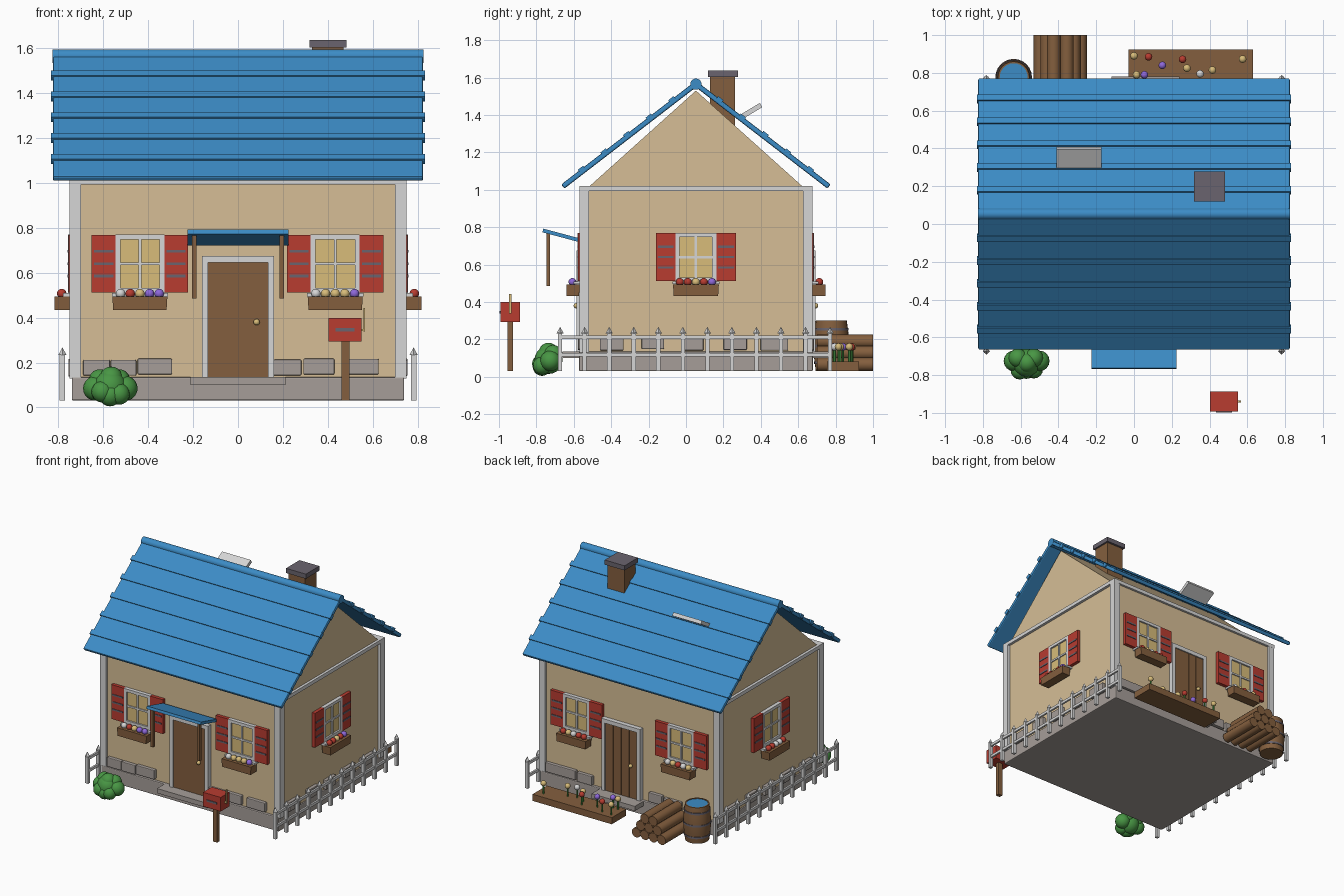
import bpy, bmesh, math, random
from mathutils import Matrix, Vector

if "Cube" in bpy.data.objects:
    bpy.data.objects.remove(bpy.data.objects["Cube"])

random.seed(4)
CY = 0.053                      # house centre in y
HX, HY = 0.73, 0.605            # wall half sizes


def mat(name, r, g, b):
    m = bpy.data.materials.new(name)
    lin = [((c / 255 + 0.055) / 1.055) ** 2.4 for c in (r, g, b)]
    m.diffuse_color = (*lin, 1)
    m.use_nodes = True
    m.node_tree.nodes["Principled BSDF"].inputs["Base Color"].default_value = m.diffuse_color
    return m


WALL = mat("wall tan", 214, 190, 150)
BLUE = mat("roof blue", 60, 140, 198)
TRIM = mat("trim grey", 214, 214, 214)
RED = mat("red", 184, 60, 48)
BROWN = mat("wood brown", 132, 95, 62)
GREEN = mat("leaf green", 72, 150, 68)
STONE = mat("stone", 166, 158, 153)
SLATE = mat("slate", 106, 100, 110)
PURPLE = mat("purple", 142, 104, 218)
GOLD = mat("gold", 216, 188, 122)


def T(x, y, z):
    return Matrix.Translation((x, y, z))


def box(bm, c, s, rx=0.0, taper=1.0):
    M = T(*c) @ Matrix.Rotation(rx, 4, 'X') @ Matrix.Diagonal((*s, 1))
    vs = bmesh.ops.create_cube(bm, size=1)['verts']
    for v in vs:
        if v.co.z < 0:
            v.co.x *= taper
            v.co.y *= taper
        v.co = M @ v.co


def cyl(bm, c, r, h, axis='Z', seg=16, r2=None):
    rot = {'Z': Matrix(), 'X': Matrix.Rotation(math.pi / 2, 4, 'Y'),
           'Y': Matrix.Rotation(math.pi / 2, 4, 'X')}[axis]
    bmesh.ops.create_cone(bm, cap_ends=True, segments=seg, radius1=r,
                          radius2=r if r2 is None else r2, depth=h, matrix=T(*c) @ rot)


def ball(bm, c, r):
    bmesh.ops.create_uvsphere(bm, u_segments=16, v_segments=10, radius=r, matrix=T(*c))


def part(name, m, shapes, M=Matrix(), smooth=False, bevel=0):
    """shapes: list of (function, args...) tuples merged in one object"""
    bm = bmesh.new()
    for fn, *args in shapes:
        fn(bm, *args)
    me = bpy.data.meshes.new(name)
    bm.to_mesh(me)
    bm.free()
    me.transform(M)
    me.materials.append(m)
    ob = bpy.data.objects.new(name, me)
    bpy.context.collection.objects.link(ob)
    if smooth:
        bpy.ops.object.select_all(action='DESELECT')
        bpy.context.view_layer.objects.active = ob
        ob.select_set(True)
        bpy.ops.object.shade_smooth_by_angle(angle=math.radians(40))
    if bevel:
        b = ob.modifiers.new("bevel", 'BEVEL')
        b.width, b.segments = bevel, 2
    return ob


def lathe(bm, prof, c, seg=24):
    rings = [[bm.verts.new((c[0] + r * math.cos(2 * math.pi * i / seg),
                            c[1] + r * math.sin(2 * math.pi * i / seg), z))
              for i in range(seg)] for r, z in prof]
    for a, b in zip(rings, rings[1:]):
        for i in range(seg):
            j = (i + 1) % seg
            bm.faces.new((a[i], a[j], b[j], b[i]))
    bm.faces.new(rings[0][::-1])
    bm.faces.new(rings[-1])


def gable(bm):
    ends = [[bm.verts.new((x, CY + y, z)) for y, z in ((-0.59, 1.0), (0.59, 1.0), (0, 1.53))]
            for x in (-HX, HX)]
    bm.faces.new(ends[0][::-1])
    bm.faces.new(ends[1])
    for i in range(3):
        j = (i + 1) % 3
        bm.faces.new((ends[0][i], ends[0][j], ends[1][j], ends[1][i]))


# House body
part("walls", WALL, [(box, (0, CY, 0.57), (2 * HX, 2 * HY, 0.88))])
part("gable", WALL, [(gable,)])
part("foundation", STONE, [(box, (0, CY, 0.083), (1.48, 1.25, 0.105))], bevel=0.006)
part("corner_trim", TRIM, [(box, (sx * 0.725, CY + sy * 0.597, 0.57), (0.05, 0.05, 0.88))
                           for sx in (-1, 1) for sy in (-1, 1)])
part("eave_beams", TRIM,
     [(box, (s * 0.725, CY, 1.007), (0.05, 1.245, 0.027)) for s in (-1, 1)] +
     [(box, (0, CY + s * 0.597, 1.007), (1.45, 0.05, 0.027)) for s in (-1, 1)])

# Roof
PITCH = math.atan(0.77)
for s, nm in ((-1, "front"), (1, "back")):
    part(nm + "_roof_slope", BLUE,
         [(box, (0, CY + s * 0.355, 1.292), (1.65, 0.9, 0.028), -s * PITCH)], bevel=0.008)
    part(nm + "_roof_battens", BLUE,
         [(box, (0, CY + s * 0.121 * k + s * 0.004, 1.572 - 0.121 * k * 0.77),
           (1.664, 0.036, 0.028), -s * PITCH) for k in range(1, 6)])
part("ridge_cap", BLUE, [(cyl, (0, CY, 1.565), 0.03, 1.652, 'X')], smooth=True)
part("chimney", BROWN, [(box, (0.4, 0.195, 1.46), (0.14, 0.134, 0.3))])
part("chimney_cap", SLATE, [(box, (0.4, 0.198, 1.62), (0.165, 0.16, 0.035))])
part("skylight", TRIM, [(box, (-0.29, 0.35, 1.422), (0.238, 0.12, 0.026), math.radians(31))])

# Wall frames: local x along the wall, local -y outwards
SIDES = {"front": T(0, CY - HY, 0),
         "back": T(0, CY + HY, 0) @ Matrix.Rotation(math.pi, 4, 'Z'),
         "right": T(HX, CY, 0) @ Matrix.Rotation(math.pi / 2, 4, 'Z'),
         "left": T(-HX, CY, 0) @ Matrix.Rotation(-math.pi / 2, 4, 'Z')}
PETALS = (GOLD, TRIM, RED, PURPLE)


def window(name, M, x):
    M = M @ T(x, 0, 0)
    part(name + "_glass", GOLD, [(box, (0, -0.004, 0.64), (0.2, 0.02, 0.25))], M)
    bars = [(box, (s * 0.098, -0.012, 0.64), (0.022, 0.03, 0.26)) for s in (-1, 1)]
    bars += [(box, (0, -0.012, 0.64 + s * 0.119), (0.21, 0.03, 0.022)) for s in (-1, 1)]
    bars += [(box, (0, -0.012, 0.64), (0.013, 0.02, 0.25)),
             (box, (0, -0.012, 0.64), (0.2, 0.02, 0.013)),
             (box, (0, -0.025, 0.502), (0.25, 0.05, 0.014))]
    part(name + "_frame", TRIM, bars, M)
    part(name + "_shutters", RED, [(box, (s * 0.161, -0.012, 0.64), (0.107, 0.026, 0.258))
                                   for s in (-1, 1)], M)
    part(name + "_shutter_slats", SLATE,
         [(box, (s * 0.161, -0.026, z), (0.085, 0.006, 0.012))
          for s in (-1, 1) for z in (0.585, 0.64, 0.695)], M)
    part(name + "_flower_box", BROWN, [(box, (0, -0.053, 0.463), (0.245, 0.07, 0.06), 0, 0.97)], M)
    for i in range(5):
        part(f"{name}_flower_{i}", random.choice(PETALS),
             [(ball, ((i - 2) * 0.043, -0.055, 0.507), 0.021)], M, True)


def door(name, M, x):
    M = M @ T(x, 0, 0)
    part(name + "_planks", BROWN, [(box, ((i - 1.5) * 0.067, -0.01, 0.39), (0.064, 0.03, 0.51))
                                   for i in range(4)] +
         [(box, (0, -0.005, 0.39), (0.27, 0.03, 0.51))], M)
    part(name + "_frame", TRIM, [(box, (s * 0.147, -0.014, 0.4), (0.028, 0.04, 0.54))
                                 for s in (-1, 1)] +
         [(box, (0, -0.014, 0.66), (0.322, 0.04, 0.03))], M)
    part(name + "_knob", GOLD, [(ball, (0.083, -0.035, 0.38), 0.014)], M, True)


for nm in ("front", "back"):
    window(nm + "_left_window", SIDES[nm], -0.437)
    window(nm + "_right_window", SIDES[nm], 0.433)
for nm in ("left", "right"):
    window(nm + "_window", SIDES[nm], 0)
door("front_door", SIDES["front"], 0)
door("back_door", SIDES["back"], -0.06)
part("front_step", STONE, [(box, (0, -0.59, 0.118), (0.425, 0.14, 0.035))])
part("back_step", STONE, [(box, (0.06, 0.71, 0.118), (0.36, 0.14, 0.035))])

# Stone course at the foot of the walls
for nm, M in SIDES.items():
    xs = (-0.63, -0.51, -0.37, 0.22, 0.36, 0.55) if nm in ("front", "back") else \
        (-0.45, -0.23, -0.02, 0.21, 0.42)
    part(nm + "_stones", STONE,
         [(box, (x, -0.008, 0.177 + random.uniform(-0.006, 0.006)),
           (random.uniform(0.11, 0.16), 0.035, 0.07)) for x in xs], M, bevel=0.005)

# Awning
part("awning", BLUE, [(box, (0, -0.67, 0.757), (0.451, 0.197, 0.02), math.radians(-15))])
part("awning_posts", BROWN, [(box, (s * 0.194, -0.737, 0.625), (0.02, 0.02, 0.28)) for s in (-1, 1)])

# Fences
for s, nm in ((-1, "left"), (1, "right")):
    x = s * 0.782
    ys = [-0.673 + i * 0.1312 for i in range(12)]
    part(nm + "_fence_pickets", TRIM, [(box, (x, y, 0.133), (0.024, 0.022, 0.206)) for y in ys] +
         [(cyl, (x, y, 0.25), 0.019, 0.035, 'Z', 4, 0) for y in ys])
    part(nm + "_fence_rails", TRIM, [(box, (x, 0.049, z), (0.014, 1.45, 0.02)) for z in (0.118, 0.212)])

# Mailbox
part("mailbox_post", BROWN, [(box, (0.478, -0.94, 0.165), (0.035, 0.03, 0.27))])
part("mailbox", RED, [(box, (0.477, -0.94, 0.346), (0.147, 0.105, 0.106))])
part("mailbox_slot", SLATE, [(box, (0.477, -0.994, 0.346), (0.085, 0.008, 0.014))])
part("mailbox_flag", GOLD, [(box, (0.562, -0.94, 0.39), (0.007, 0.012, 0.105)),
                            (box, (0.555, -0.94, 0.345), (0.02, 0.01, 0.01))])

# Bush
part("bush", GREEN, [(ball, (-0.57 + dx, -0.735 + dy, z), r) for dx, dy, z, r in (
    (0, 0, 0.09, 0.075), (-0.065, 0.01, 0.085, 0.055), (0.068, 0.01, 0.085, 0.055),
    (0, -0.035, 0.055, 0.05), (0.005, 0, 0.13, 0.052), (-0.045, 0.025, 0.12, 0.05),
    (0.04, 0.025, 0.12, 0.05), (-0.035, -0.04, 0.07, 0.048), (0.04, -0.035, 0.06, 0.048))],
    smooth=True)

# Barrel
BC = (-0.637, 0.777)
part("barrel", BROWN, [(lathe, [(0.083, 0.03), (0.092, 0.1), (0.095, 0.165), (0.092, 0.23),
                                (0.083, 0.3), (0.074, 0.3), (0.074, 0.285)], BC)], smooth=True)
part("barrel_hoops", SLATE, [(cyl, (*BC, z), r, 0.014, 'Z', 24)
                             for z, r in ((0.075, 0.0925), (0.255, 0.0925), (0.165, 0.097))], smooth=True)
part("barrel_water", BLUE, [(cyl, (*BC, 0.29), 0.075, 0.012, 'Z', 24)], smooth=True)

# Log pile
part("log_pile", BROWN, [(cyl, (-0.39 + (i - (n - 1) / 2) * 0.07, 0.85, 0.066 + row * 0.062),
                          0.036, 0.3, 'Y', 12)
                         for row, n in enumerate((4, 3, 2)) for i in range(n)], smooth=True)

# Flower bed
part("flower_bed", BROWN, [(box, (0.3, 0.84, 0.057), (0.66, 0.17, 0.05))])
BED = ((0, 0.89, GOLD), (0.077, 0.885, RED), (0.15, 0.84, PURPLE), (0.257, 0.872, RED),
       (0.28, 0.825, GOLD), (0.35, 0.795, TRIM), (0.415, 0.815, GOLD), (0.575, 0.873, GOLD),
       (0.013, 0.79, GOLD), (0.055, 0.79, PURPLE))
part("bed_stems", GREEN, [(cyl, (x, y, 0.115), 0.006, 0.09, 'Z', 6) for x, y, _ in BED])
for i, (x, y, m) in enumerate(BED):
    part(f"bed_flower_{i}", m, [(ball, (x, y, 0.16), 0.02)], smooth=True)
